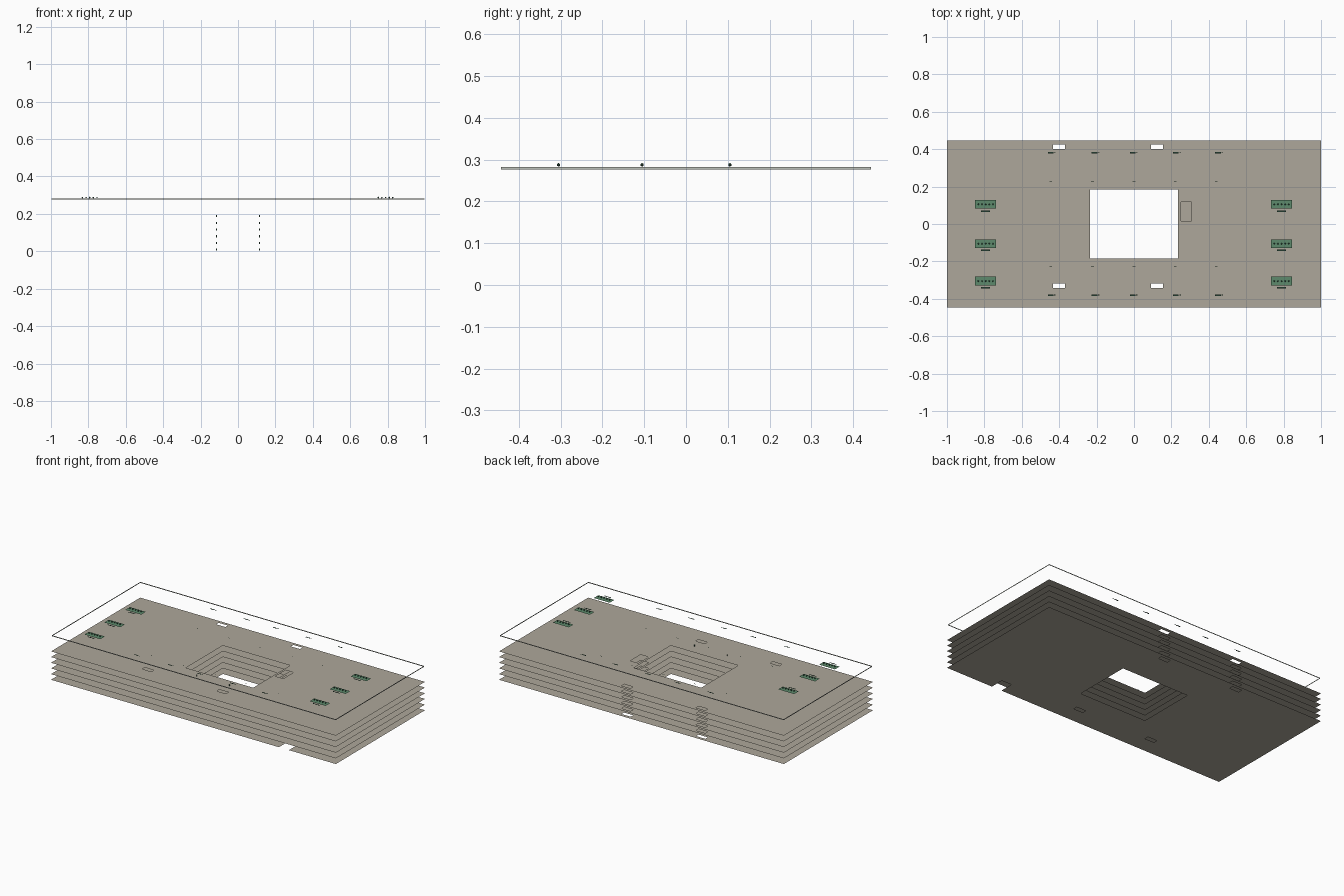
import bpy, bmesh
from mathutils import Matrix

if "Cube" in bpy.data.objects:
    bpy.data.objects.remove(bpy.data.objects["Cube"])

def material(name, rgb):
    m = bpy.data.materials.new(name)
    m.diffuse_color = (*rgb, 1)
    m.use_nodes = True
    m.node_tree.nodes["Principled BSDF"].inputs["Base Color"].default_value = m.diffuse_color
    return m

CONCRETE = material("warm_grey_concrete", (0.42, 0.39, 0.325))
PALE = material("pale_grey_edge", (0.5, 0.53, 0.48))
GREEN = material("leaf_green", (0.11, 0.255, 0.15))
DARK = material("dark_green", (0.04, 0.11, 0.07))

def finish(name, bm, mat):
    me = bpy.data.meshes.new(name)
    bm.to_mesh(me)
    bm.free()
    me.materials.append(mat)
    ob = bpy.data.objects.new(name, me)
    bpy.context.collection.objects.link(ob)
    return ob

def quad(bm, pts):
    bm.faces.new([bm.verts.new(p) for p in pts])

def flat(bm, cx, cy, z, w, d):
    x, y = w / 2, d / 2
    quad(bm, [(cx - x, cy - y, z), (cx + x, cy - y, z), (cx + x, cy + y, z), (cx - x, cy + y, z)])

def upright(bm, cx, y, z0, z1, w):
    quad(bm, [(cx - w / 2, y, z0), (cx + w / 2, y, z0), (cx + w / 2, y, z1), (cx - w / 2, y, z1)])

W, D = 1.0, 0.447
ROOF = 0.279
STEP = 0.036

def slab(name, z, holes):
    """Thin floor sheet, cut on a grid so that the rectangular holes stay open."""
    xs = sorted({-W, W, *[h[0] for h in holes], *[h[1] for h in holes]})
    ys = sorted({-D, D, *[h[2] for h in holes], *[h[3] for h in holes]})
    bm = bmesh.new()
    grid = {(i, j): bm.verts.new((x, y, z)) for i, x in enumerate(xs) for j, y in enumerate(ys)}
    for i in range(len(xs) - 1):
        for j in range(len(ys) - 1):
            cx, cy = (xs[i] + xs[i + 1]) / 2, (ys[j] + ys[j + 1]) / 2
            if any(a < cx < b and c < cy < d for a, b, c, d in holes):
                continue
            bm.faces.new([grid[i, j], grid[i + 1, j], grid[i + 1, j + 1], grid[i, j + 1]])
    bmesh.ops.delete(bm, geom=[v for v in bm.verts if not v.link_faces], context='VERTS')
    finish(name, bm, CONCRETE)

# Floors: courtyard, four shafts, a stair opening above, an entrance notch below
courtyard = [(-0.236, 0.236, -0.185, 0.185)]
shafts = [(x, x + 0.064, y, y + 0.025) for x in (-0.433, 0.091) for y in (-0.342, 0.4)]
stair = [(0.252, 0.307, 0.016, 0.118)]
notch = [(0.6, 0.67, -D, -0.36)]
for n in range(6):
    slab(f"floor_{n + 1}", n * STEP, courtyard + shafts + (stair if n else notch))

# Roof edge band, just inside the floor outline
bm = bmesh.new()
w, d = W - 0.004, D - 0.004
corners = [(-w, -d), (w, -d), (w, d), (-w, d)]
for (x0, y0), (x1, y1) in zip(corners, corners[1:] + corners[:1]):
    quad(bm, [(x0, y0, ROOF - 0.003), (x1, y1, ROOF - 0.003), (x1, y1, ROOF + 0.003), (x0, y0, ROOF + 0.003)])
finish("roof_edge", bm, PALE)

# Roof planters: green bed, row of small plants, bar in front
for side, sx in (("left", -0.793), ("right", 0.789)):
    for k, y in enumerate((-0.305, -0.105, 0.105), 1):
        bm = bmesh.new()
        flat(bm, sx, y, ROOF + 0.003, 0.112, 0.046)
        finish(f"{side}_planter_bed_{k}", bm, GREEN)
        bm = bmesh.new()
        for i in range(5):
            bmesh.ops.create_icosphere(bm, subdivisions=1, radius=0.0045,
                                       matrix=Matrix.Translation((sx + (i - 2) * 0.0195, y, ROOF + 0.0085)))
        finish(f"{side}_plants_{k}", bm, DARK)
        bm = bmesh.new()
        flat(bm, sx, y - 0.036, ROOF + 0.003, 0.048, 0.008)
        finish(f"{side}_planter_bar_{k}", bm, DARK)

# Small roof strips along the long sides, and smaller ones by the courtyard
bm = bmesh.new()
for x in (-0.44, -0.205, 0.0, 0.23, 0.455):
    for y in (-0.38, 0.381):
        flat(bm, x - 0.006, y, ROOF, 0.03, 0.008)
        flat(bm, x + 0.016, y, ROOF, 0.008, 0.005)
finish("roof_strips", bm, DARK)

bm = bmesh.new()
for x in (-0.445, -0.222, 0.0, 0.22, 0.44):
    for y in (-0.227, 0.226):
        flat(bm, x, y, 0.216, 0.014, 0.003)
finish("courtyard_strips", bm, DARK)

# Tiny upright tags on each floor in front of the courtyard
bm = bmesh.new()
for n in range(6):
    for x in (-0.115, 0.115):
        upright(bm, x, -0.249, n * STEP + 0.003, n * STEP + 0.014, 0.005)
finish("floor_tags", bm, DARK)
